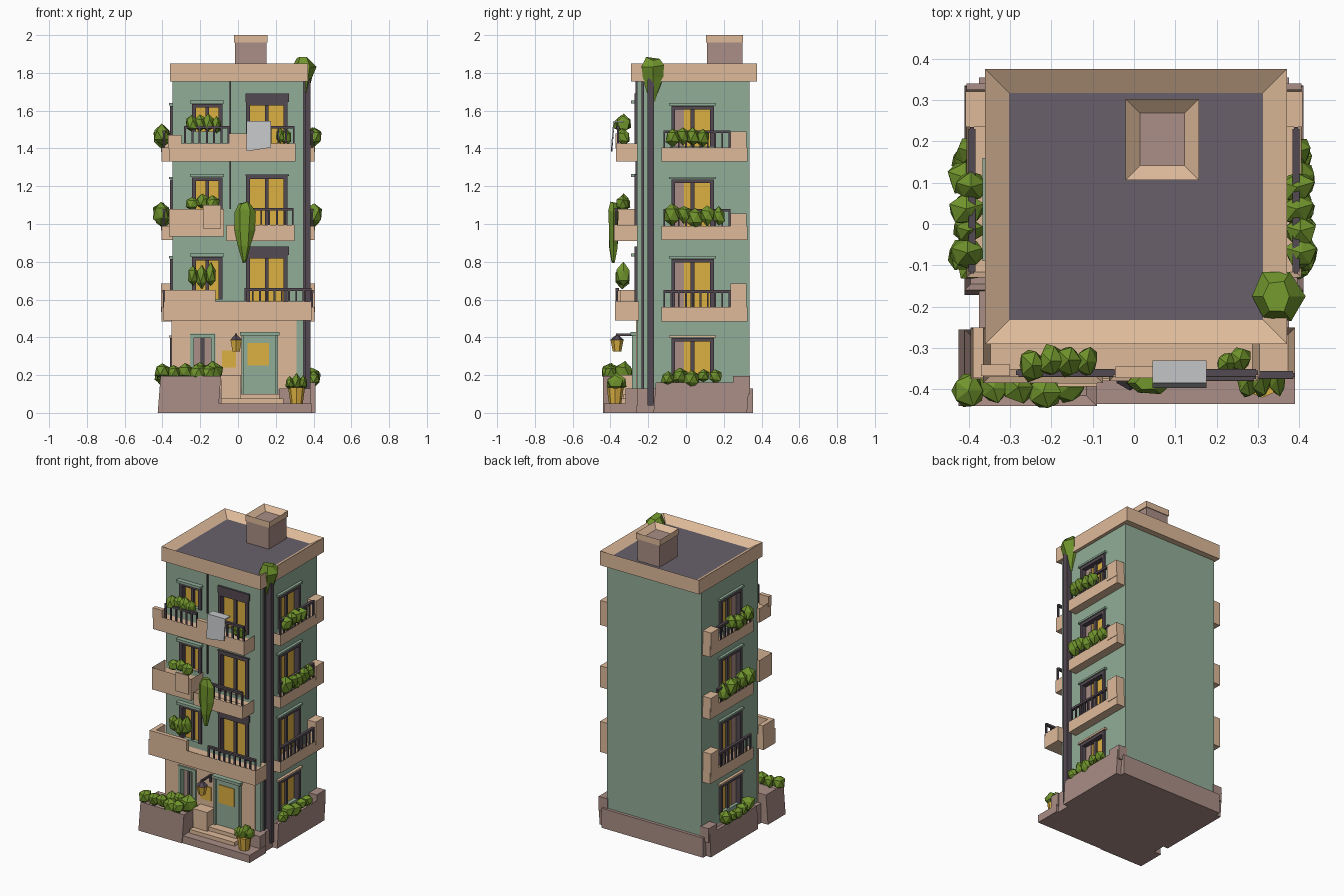
import bpy, bmesh, math, random
from mathutils import Matrix, Vector

if "Cube" in bpy.data.objects:
    bpy.data.objects.remove(bpy.data.objects["Cube"])

random.seed(4)

def srgb(r, g, b):
    return tuple(((c / 255 + 0.055) / 1.055) ** 2.4 if c > 10 else c / 3294 for c in (r, g, b)) + (1,)

def material(name, *rgb):
    m = bpy.data.materials.new(name)
    m.diffuse_color = srgb(*rgb)
    m.use_nodes = True
    m.node_tree.nodes["Principled BSDF"].inputs["Base Color"].default_value = m.diffuse_color
    return m

GREEN = material("sage wall", 146, 174, 152)
PEACH = material("peach plaster", 222, 186, 154)
STONE = material("brown stone", 170, 142, 134)
ROOF = material("roof purple", 104, 96, 106)
DARK = material("dark metal", 84, 74, 82)
YELLOW = material("lit window yellow", 220, 176, 66)
LEAF = material("leaf green", 112, 148, 44)
CLOTH = material("grey cloth", 196, 197, 198)

# Local frames: x across, -y outward, z up
FRONT = Matrix.Identity(4)
RIGHT = Matrix.Rotation(math.pi / 2, 4, 'Z')
LEFT = Matrix.Scale(-1, 4, Vector((1, 0, 0))) @ RIGHT
SIDES = (("right", RIGHT), ("left", LEFT))

def finish(name, bm, mats, M=FRONT):
    bm.transform(M)
    bmesh.ops.recalc_face_normals(bm, faces=bm.faces)
    me = bpy.data.meshes.new(name)
    bm.to_mesh(me)
    bm.free()
    for m in mats:
        me.materials.append(m)
    ob = bpy.data.objects.new(name, me)
    bpy.context.collection.objects.link(ob)
    return ob

def add_box(bm, b):
    x0, x1, y0, y1, z0, z1 = b
    vs = bmesh.ops.create_cube(bm, size=1)["verts"]
    for v in vs:
        v.co = Vector((x1 if v.co.x > 0 else x0, y1 if v.co.y > 0 else y0, z1 if v.co.z > 0 else z0))
    return vs

def boxes(name, items, mat, M=FRONT):
    bm = bmesh.new()
    for b in items:
        add_box(bm, b)
    return finish(name, bm, [mat], M)

def tray(name, b, mat, floor=None, M=FRONT, flare=0.0, lip=0.02, depth=0.05):
    """Box whose top is hollowed out; sides lean outward by flare."""
    bm = bmesh.new()
    vs = add_box(bm, b)
    for v in vs:
        if v.co.z == min(b[4:]):
            v.co.x += flare * (1 if v.co.x == b[0] else -1)
            v.co.y += flare if v.co.y == b[2] else 0
    bm.normal_update()
    top = max(bm.faces, key=lambda f: f.calc_center_median().z)
    bmesh.ops.inset_region(bm, faces=[top], thickness=lip, use_even_offset=True)
    for v in top.verts:
        v.co.z -= depth
    top.material_index = 1
    return finish(name, bm, [mat, floor or mat], M)

def railing(name, x0, x1, y, z0, z1, M=FRONT):
    n = max(3, round((x1 - x0) / 0.04))
    items = [(x0, x1, y - .009, y + .009, z1 - .014, z1)]
    for i in range(n + 1):
        x = x0 + (x1 - x0) * i / n
        items.append((x - .005, x + .005, y - .005, y + .005, z0, z1))
    boxes(name, items, DARK, M)

def bush(name, x, y, z, rx, ry, rz, M=FRONT, n=4):
    """Cluster of rough faceted blobs filling an ellipsoid row along x."""
    bm = bmesh.new()
    for i in range(n):
        t = 0 if n == 1 else 2 * i / (n - 1) - 1
        k = 1 if n == 1 else 1.35 / n
        c = Vector((x + t * rx * (1 - k), y + random.uniform(-.008, .008), z + random.uniform(-.2, .2) * rz * (n > 1)))
        s = random.uniform(.8, 1.05) if n > 1 else 1
        for v in bmesh.ops.create_icosphere(bm, subdivisions=1, radius=1)["verts"]:
            j = random.uniform(.8, 1.12) * s
            v.co = c + Vector((v.co.x * rx * k * j, v.co.y * ry * j, v.co.z * rz * j))
    finish(name, bm, [LEAF], M)

def vine(name, x, y, rings, M=FRONT):
    """Hanging plant: tapered faceted column, rings = (z, rx, ry)."""
    bm = bmesh.new()
    loops = []
    for z, rx, ry in rings:
        loops.append([bm.verts.new((x + rx * math.cos(a * math.pi / 3) * random.uniform(.85, 1.1),
                                    y + ry * math.sin(a * math.pi / 3) * random.uniform(.85, 1.1),
                                    z + random.uniform(-.01, .01))) for a in range(6)])
    for p, q in zip(loops, loops[1:]):
        for i in range(6):
            bm.faces.new((p[i], p[(i + 1) % 6], q[(i + 1) % 6], q[i]))
    bm.faces.new(loops[0])
    bm.faces.new(loops[-1])
    finish(name, bm, [LEAF], M)

cuts = []

def window(name, x0, x1, z0, z1, wall, M, curtain=False, glass=YELLOW, trim=DARK):
    """Recessed window: opening, frame, two panes, centre bar."""
    cuts.append(((x0, x1, wall - .03, wall + .035, z0, z1), M))
    g, f, m = wall + .024, .013, (x0 + x1) / 2
    boxes(name + "_glass", [(x0, x1, g, wall + .034, z0, z1)], glass, M)
    boxes(name + "_frame", [(x0 - .008, x0 + f, wall - .012, g, z0, z1), (x1 - f, x1 + .008, wall - .012, g, z0, z1),
                            (x0 - .008, x1 + .008, wall - .012, g, z1 - f, z1 + .006),
                            (m - .01, m + .01, wall + .01, g, z0, z1)], trim, M)
    if curtain:
        boxes(name + "_curtain", [(x0 + f, x0 + .06, g - .005, g, z0, z1 - f)], STONE, M)

WF, WS = -.26, -.348   # wall planes: front, sides

# Base, steps and ground planters
boxes("base", [(-.375, .375, -.27, .355, 0, .13)], STONE)
boxes("front_plinth", [(-.40, .39, -.435, -.26, 0, .05)], STONE)
tray("front_planter", (-.41, -.09, -.44, -.255, .0, .195), STONE, flare=.015, lip=.025, depth=.03)
boxes("steps", [(-.09, .24, -.38, -.25, .04, .075), (-.04, .22, -.33, -.25, .07, .10)], PEACH)
boxes("step_side_block", [(-.09, .015, -.345, -.255, .05, .20)], PEACH)
boxes("right_step_wall", [(.22, .385, -.32, -.255, .04, .13)], STONE)
for s, M in SIDES:
    tray(s + "_ground_planter", (-.16, .335, -.41, -.34, 0, .16), STONE, M=M, flare=.012, lip=.015, depth=.03)
    boxes(s + "_planter_end", [(.25, .34, -.405, -.34, .1, .195)], STONE, M)
    bush(s + "_ground_bush", .03, -.395, .19, .17, .045, .05, M, 5)

# Walls
body = boxes("walls", [(-.348, .348, -.26, .335, .1, 1.78)], GREEN)
boxes("ground_floor_front", [(-.352, -.255, -.266, -.25, .13, .49), (-.255, -.12, -.266, -.25, .42, .49),
                             (-.12, .02, -.266, -.25, .1, .49), (.02, .205, -.266, -.25, .42, .49),
                             (.205, .31, -.266, -.25, .1, .49)], PEACH)

# Roof parapet and chimney
tray("roof_parapet", (-.36, .37, -.29, .375, 1.755, 1.85), PEACH, ROOF, lip=.058, depth=.035)
tray("chimney", (-.015, .15, .11, .298, 1.80, 1.97), STONE, lip=.035, depth=.03)
tray("chimney_rim", (-.02, .157, .106, .303, 1.96, 2.0), PEACH, STONE, lip=.035, depth=.03)

# Front windows and hoods
for i, (z0, z1, d0) in enumerate([(.6, .82, .58), (1.07, 1.24, .99), (1.49, 1.63, 1.42)], 1):
    window(f"front_left_window_{i}", -.235, -.09, z0, z1, WF, FRONT)
    window(f"front_right_window_{i}", .05, .255, d0, z1 + .01, WF, FRONT)
    boxes(f"window_hood_{i}", [(-.255, -.075, WF - .03, WF, z1 + .008, z1 + .025)], GREEN)
    boxes(f"lintel_{i}", [(.04, .27, WF - .012, WF, z1 + .015, z1 + (.022 if i == 2 else .06))], DARK)
window("ground_window", -.245, -.13, .2, .41, WF, FRONT, glass=STONE, trim=GREEN)
boxes("ground_window_bar", [(-.195, -.18, WF + .005, WF + .02, .2, .41)], DARK)

# Door with yellow pane
boxes("door", [(.03, .2, -.272, -.25, .1, .41), (.018, .032, -.285, -.25, .1, .42),
               (.198, .212, -.285, -.25, .1, .42), (.01, .22, -.295, -.25, .41, .428)], GREEN)
boxes("door_pane", [(.05, .165, -.277, -.27, .25, .37)], YELLOW)
boxes("wall_patch", [(-.085, -.01, -.272, -.264, .24, .33)], YELLOW)

# Side windows, balconies, rails and plants
for s, M in SIDES:
    for i, (z0, z1) in enumerate([(.2, .39), (.53, .81), (.98, 1.23), (1.41, 1.62)]):
        window(f"{s}_window_{i}", -.07, .14, z0, z1, WS, M, curtain=True)
        boxes(f"{s}_hood_{i}", [(-.09, .16, WS - .018, WS, z1 + .008, z1 + .02)], GREEN if i else PEACH, M)
    for i, (z, h, e) in enumerate([(.485, .075, .2), (.915, .075, .14), (1.33, .075, .16)], 1):
        tray(f"{s}_balcony_{i}", (-.13, .325, -.405, -.34, z, z + h), PEACH, M=M, flare=.025, lip=.014, depth=.04)
        boxes(f"{s}_balcony_end_{i}", [(.235, .32, -.408, -.34, z + .05, z + e)], PEACH, M)
        railing(f"{s}_railing_{i}", -.115, .23, -.392, z + .06, z + .165, M)
    bush(s + "_bush_2", .05, -.40, 1.045, .17, .045, .06, M, 5)
    bush(s + "_bush_3", .01, -.40, 1.465, .12, .045, .055, M, 4)

# Front balconies
tray("front_balcony_1", (-.395, .39, -.375, -.25, .49, .59), PEACH, flare=.02, lip=.018, depth=.06)
boxes("front_parapet_1", [(-.39, -.12, -.372, -.345, .57, .65), (-.39, -.36, -.372, -.25, .57, .65)], PEACH)
tray("front_balcony_2_right", (-.06, .30, -.38, -.25, .91, .995), PEACH, flare=.015, lip=.018, depth=.05)
tray("front_balcony_2_left", (-.365, -.075, -.385, -.25, .935, 1.08), PEACH, flare=.02, lip=.02, depth=.09)
tray("front_balcony_3", (-.365, .305, -.37, -.25, 1.33, 1.425), PEACH, flare=.012, lip=.018, depth=.06)
boxes("front_balcony_3_posts", [(-.045, .05, -.372, -.345, 1.4, 1.48), (-.37, -.30, -.368, -.34, 1.4, 1.47)], PEACH)
boxes("front_drying_cloth_2", [(-.185, -.09, -.393, -.385, .975, 1.1)], PEACH)
railing("front_railing_1", .04, .385, -.365, .57, .66)
railing("front_railing_2", .04, .29, -.37, .97, 1.085)
railing("front_railing_3_left", -.28, -.05, -.36, 1.4, 1.52)
railing("front_railing_3_right", .05, .295, -.36, 1.4, 1.52)

# Laundry sheet draped over the top rail
sheet = boxes("laundry_sheet", [(.045, .175, -.385, -.378, 1.385, 1.545), (.045, .175, -.385, -.33, 1.538, 1.546)], CLOTH)
for v in sheet.data.vertices:
    if v.co.z < 1.4:
        v.co.y -= .012
        v.co.z += (v.co.x - .045) * .15

# Front plants
bush("planter_bush", -.28, -.40, .215, .165, .045, .05, n=5)
bush("planter_bush_rear", -.20, -.32, .215, .12, .05, .06, n=3)
bush("front_bush_1", -.19, -.335, .715, .085, .05, .075, n=3)
bush("front_bush_2", -.19, -.33, 1.11, .10, .04, .05, n=3)
bush("front_bush_3", -.18, -.335, 1.525, .10, .045, .05, n=4)
bush("front_bush_3_right", .24, -.33, 1.46, .05, .035, .05, n=2)
vine("hanging_vine", .035, -.385, [(1.115, .03, .02), (1.07, .06, .03), (.97, .05, .03), (.88, .035, .025), (.80, .01, .01)])
vine("roof_corner_vine", .345, -.175, [(1.875, .035, .04), (1.835, .065, .065), (1.77, .055, .06), (1.70, .035, .035), (1.65, .015, .015)])

# Downpipe on the right side and thin front pipe
boxes("downpipe", [(.345, .385, -.205, -.17, .04, 1.77)], DARK)
boxes("thin_side_pipe", [(.345, .358, -.235, -.222, .13, 1.76)], DARK)
boxes("thin_front_pipe", [(-.046, -.036, -.268, -.258, 1.08, 1.33), (-.046, -.036, -.268, -.258, 1.48, 1.76)], DARK)

# Lantern by the door and potted plant
def cone(name, x, y, z, r0, r1, h, mat, n=6):
    bm = bmesh.new()
    bmesh.ops.create_cone(bm, cap_ends=True, segments=n, radius1=r0, radius2=r1, depth=h)
    finish(name, bm, [mat], Matrix.Translation((x, y, z + h / 2)))

cone("lantern_glass", -.01, -.365, .325, .022, .034, .06, YELLOW)
cone("lantern_cap", -.01, -.365, .385, .038, .01, .025, DARK)
boxes("lantern_bracket", [(-.016, -.004, -.37, -.26, .408, .42), (-.016, -.004, -.28, -.26, .37, .42)], DARK)
cone("plant_pot", .31, -.375, .045, .032, .045, .09, YELLOW, 8)
bush("pot_plant", .31, -.375, .165, .065, .055, .045, n=3)

# Cut the window openings into the walls
bm = bmesh.new()
for b, M in cuts:
    bmesh.ops.transform(bm, matrix=M, verts=add_box(bm, b))
cutter = finish("window_cutter", bm, [GREEN])
cutter.hide_render = True
mod = body.modifiers.new("openings", 'BOOLEAN')
mod.object, mod.solver = cutter, 'EXACT'
deps = bpy.context.evaluated_depsgraph_get()
opened = bpy.data.meshes.new_from_object(body.evaluated_get(deps))
body.modifiers.clear()
body.data = opened
bpy.data.objects.remove(cutter)
